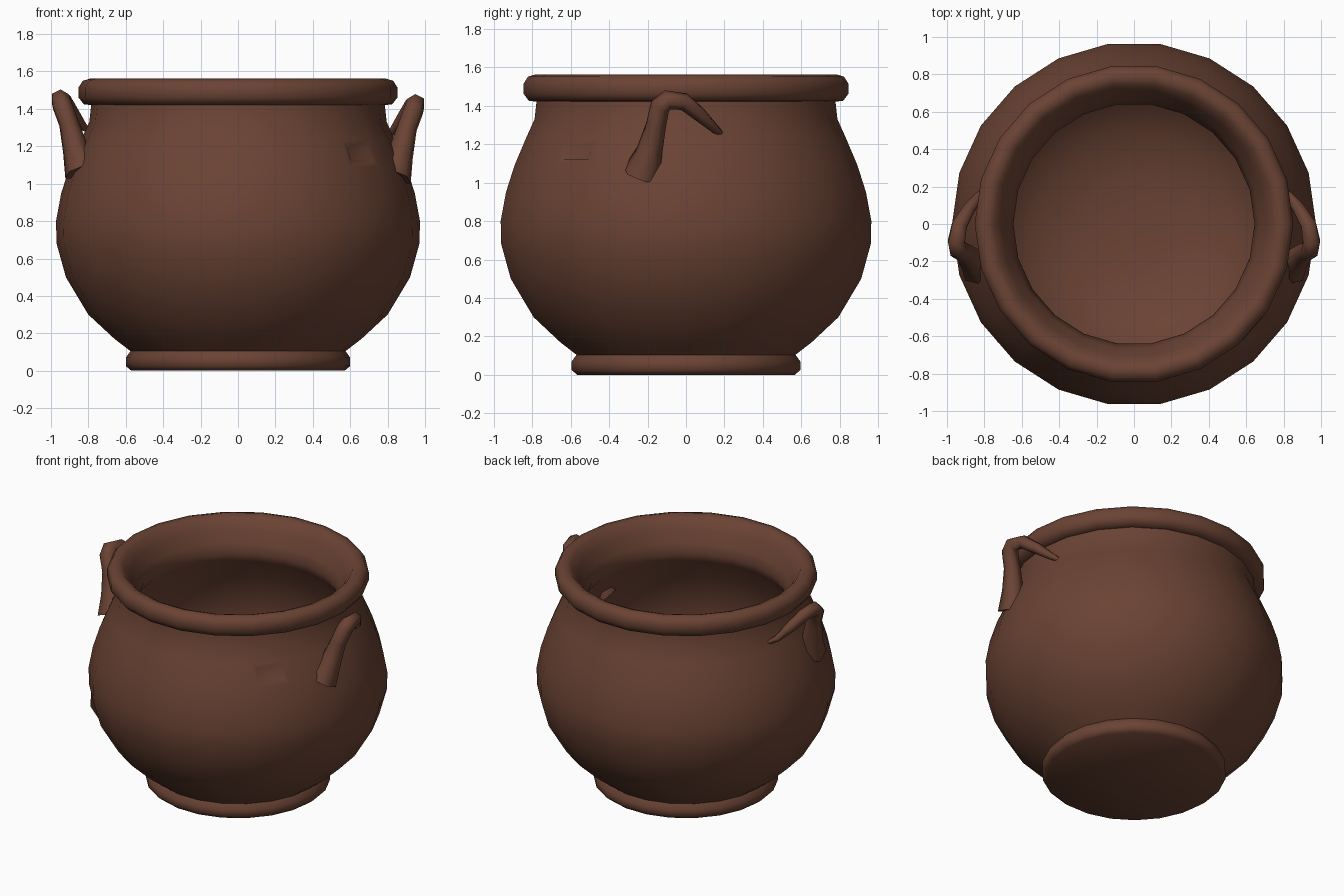
import bpy, bmesh, math
from mathutils import Vector

cube = bpy.data.objects.get("Cube")
if cube:
    bpy.data.objects.remove(cube, do_unlink=True)

clay = bpy.data.materials.new("brown clay")
clay.use_nodes = True
colour = (0.145, 0.056, 0.034, 1)
clay.diffuse_color = colour
clay.node_tree.nodes["Principled BSDF"].inputs["Base Color"].default_value = colour

SIDES = 22


def smooth(obj, angle):
    bpy.ops.object.select_all(action='DESELECT')
    obj.select_set(True)
    bpy.context.view_layer.objects.active = obj
    bpy.ops.object.shade_smooth_by_angle(angle=math.radians(angle))


def lathe(name, profile):
    """Turn a (radius, z) profile; a zero radius closes onto the axis."""
    bm = bmesh.new()
    verts = [bm.verts.new((r, 0, z)) for r, z in profile]
    edges = [bm.edges.new(pair) for pair in zip(verts, verts[1:])]
    bmesh.ops.spin(bm, geom=verts + edges, cent=(0, 0, 0), axis=(0, 0, 1),
                   angle=math.tau, steps=SIDES, use_merge=False)
    bmesh.ops.remove_doubles(bm, verts=bm.verts, dist=0.001)
    bmesh.ops.recalc_face_normals(bm, faces=bm.faces)
    mesh = bpy.data.meshes.new(name)
    bm.to_mesh(mesh)
    bm.free()
    obj = bpy.data.objects.new(name, mesh)
    bpy.context.collection.objects.link(obj)
    mesh.materials.append(clay)
    return obj


def blemish(obj, spot, depth):
    """Raise or sink a small patch of the wall nearest to the spot."""
    bm = bmesh.new()
    bm.from_mesh(obj.data)
    face = min(bm.faces, key=lambda f: (f.calc_center_median() - Vector(spot)).length)
    normal = face.normal.copy()
    bmesh.ops.inset_individual(bm, faces=[face], thickness=0.05)
    poked = bmesh.ops.poke(bm, faces=[face])
    for v in poked["verts"]:
        v.co += normal * depth
    bm.to_mesh(obj.data)
    bm.free()


# Pot: foot, belly, neck, rolled rim, funnel throat and hollow inside
foot = [(0, 0), (0.57, 0), (0.6, 0.025), (0.6, 0.07), (0.575, 0.105)]
belly = [(0.66, 0.17), (0.8, 0.3), (0.92, 0.5), (0.97, 0.68), (0.973, 0.8),
         (0.945, 0.95), (0.9, 1.09), (0.84, 1.23), (0.795, 1.33), (0.785, 1.42)]
rim = [(0.825, 1.425), (0.852, 1.46), (0.852, 1.515), (0.83, 1.55),
       (0.79, 1.562), (0.75, 1.545), (0.71, 1.48)]
throat = [(0.67, 1.4), (0.645, 1.33), (0.67, 1.27)]
inside = [(0.8, 1.09), (0.87, 0.8), (0.82, 0.52), (0.7, 0.32), (0.5, 0.18),
          (0.25, 0.12), (0, 0.11)]
pot = lathe("pot", foot + belly + rim + throat + inside)

# Hand-made irregularities in the wall
blemish(pot, (0.6, -0.6, 1.15), -0.06)
blemish(pot, (-0.72, -0.55, 0.52), 0.03)
smooth(pot, 70)


# Handles: thick foot at the front, thin tip pinched onto the neck behind
def handle(name, side, lift):
    path = [((0.83, -0.23, 1.04), 1.9), ((0.87, -0.19, 1.16), 1.3),
            ((0.905, -0.155, 1.3), 1.0), ((0.94, -0.135, 1.395), 1.0),
            ((0.95, -0.095, 1.43), 0.95), ((0.935, -0.01, 1.42), 0.85),
            ((0.885, 0.075, 1.35), 0.7), ((0.83, 0.15, 1.28), 0.45),
            ((0.78, 0.19, 1.25), 0.2)]
    curve = bpy.data.curves.new(name, 'CURVE')
    curve.dimensions = '3D'
    curve.bevel_depth = 0.054
    curve.bevel_resolution = 1
    curve.use_fill_caps = True
    spline = curve.splines.new('POLY')
    spline.points.add(len(path) - 1)
    for point, ((x, y, z), radius) in zip(spline.points, path):
        point.co = (side * x, y, z + lift, 1)
        point.radius = radius
    curve.materials.append(clay)
    obj = bpy.data.objects.new(name, curve)
    bpy.context.collection.objects.link(obj)
    bpy.ops.object.select_all(action='DESELECT')
    obj.select_set(True)
    bpy.context.view_layer.objects.active = obj
    bpy.ops.object.convert(target='MESH')
    smooth(bpy.context.object, 70)


handle("left_handle", 1, 0)
handle("right_handle", -1, 0.025)
